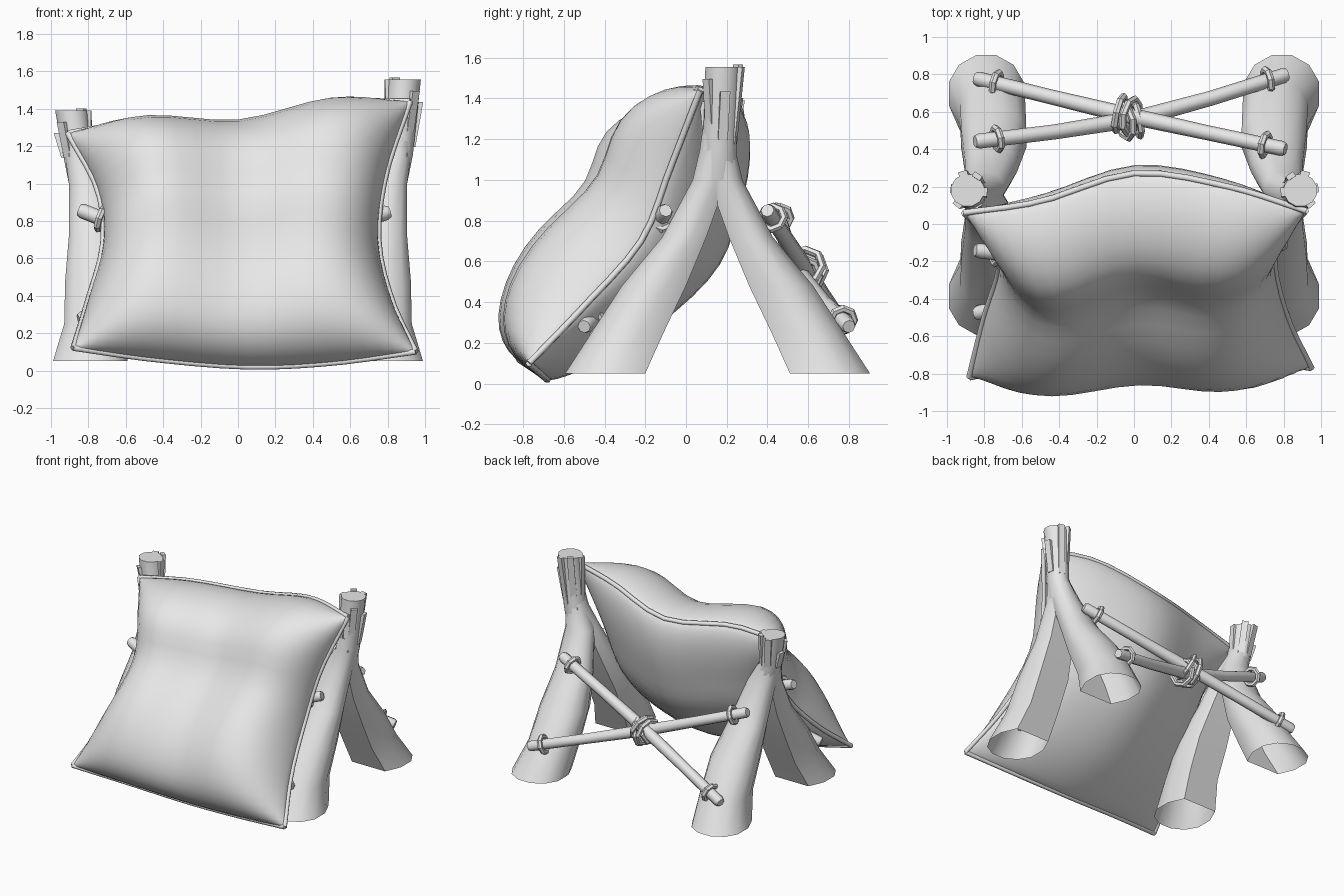
import bpy, bmesh, math
from mathutils import Vector as V

if "Cube" in bpy.data.objects:
    bpy.data.objects.remove(bpy.data.objects["Cube"])

grey = bpy.data.materials.new("light_grey")
grey.diffuse_color = (0.8, 0.8, 0.8, 1)
grey.use_nodes = True
grey.node_tree.nodes["Principled BSDF"].inputs["Base Color"].default_value = grey.diffuse_color


def finish(bm, name, angle=40):
    bmesh.ops.remove_doubles(bm, verts=bm.verts, dist=0.0005)
    bmesh.ops.recalc_face_normals(bm, faces=bm.faces)
    me = bpy.data.meshes.new(name)
    bm.to_mesh(me)
    bm.free()
    me.materials.append(grey)
    ob = bpy.data.objects.new(name, me)
    bpy.context.collection.objects.link(ob)
    bpy.ops.object.select_all(action='DESELECT')
    ob.select_set(True)
    bpy.context.view_layer.objects.active = ob
    bpy.ops.object.shade_smooth_by_angle(angle=math.radians(angle))
    return ob


def loft(bm, rings, closed=False, caps=(True, True)):
    rows = [[bm.verts.new(p) for p in r] for r in rings]
    n = len(rows[0])
    pairs = list(zip(rows, rows[1:])) + ([(rows[-1], rows[0])] if closed else [])
    for a, b in pairs:
        for i in range(n):
            j = (i + 1) % n
            bm.faces.new((a[i], a[j], b[j], b[i]))
    if not closed:
        for cap, row in zip(caps, (rows[0], rows[-1])):
            if cap:
                bm.faces.new(row)


def tube(bm, pts, radii, sides=8, closed=False, up=V((0, 0, 1))):
    rings, n = [], len(pts)
    for i, p in enumerate(pts):
        nxt = pts[(i + 1) % n] if closed or i < n - 1 else p
        prv = pts[i - 1] if closed or i > 0 else p
        t = (nxt - prv).normalized()
        a = t.cross(up).normalized()
        b = t.cross(a)
        r = radii[i] if isinstance(radii, list) else radii
        rings.append([p + r * (a * math.cos(k * math.tau / sides) + b * math.sin(k * math.tau / sides))
                      for k in range(sides)])
    loft(bm, rings, closed)


def spline(pts, t):
    # Catmull-Rom through evenly spaced points
    s = min(max(t, 0), 1) * (len(pts) - 1)
    i = min(int(s), len(pts) - 2)
    f = s - i
    p1, p2 = pts[i], pts[i + 1]
    p0 = pts[i - 1] if i > 0 else 2 * p1 - p2
    p3 = pts[i + 2] if i + 2 < len(pts) else 2 * p2 - p1
    return 0.5 * (2 * p1 + (p2 - p0) * f + (2 * p0 - 5 * p1 + 4 * p2 - p3) * f * f
                  + (3 * p1 - p0 - 3 * p2 + p3) * f ** 3)


# Cushion: patch between four seam curves, puffed to the front and back
BL, BR = V((-.88, -.82, .12)), V((.95, -.77, .10))
TL, TR = V((-.91, .06, 1.27)), V((.92, .07, 1.44))
left = [BL, V((-.80, -.50, .38)), V((-.72, -.24, .68)), V((-.75, -.10, .97)), TL]
right = [BR, V((.82, -.50, .38)), V((.75, -.22, .70)), V((.79, -.08, 1.05)), TR]
bottom = [BL, V((-.45, -.73, .06)), V((.05, -.68, .02)), V((.50, -.70, .04)), BR]
top = [TL, V((-.50, .12, 1.33)), V((0, .27, 1.31)), V((.50, .20, 1.43)), TR]


def patch(u, v):
    return (spline(left, v) * (1 - u) + spline(right, v) * u
            + spline(bottom, u) * (1 - v) + spline(top, u) * v
            - BL * (1 - u) * (1 - v) - BR * u * (1 - v) - TL * (1 - u) * v - TR * u * v)


def bell(t, mid, width):
    return math.exp(-((t - mid) / width) ** 2)


def puff(u, v):
    f = max(0, 1 - abs(2 * u - 1) ** 3) ** .6
    g = max(0, 1 - abs(2 * v - 1) ** 2.5) ** .6
    return f * g


def front_puff(u, v):
    k = .60 * (1 - .10 * bell(u, .5, .2)) * (1 - .20 * bell(v, .64, .16))
    return V((0, -.95, .26 + .2 * v)) * k * puff(u, v)


def back_puff(u, v):
    return V((0, .83, -.55)) * (.13 + .10 * min(1, v / .6)) * puff(u, v)


N = 24
steps = [.5 - .5 * math.cos(math.pi * i / N) for i in range(N + 1)]
bm = bmesh.new()
for offset in (front_puff, back_puff):
    grid = []
    for v in steps:
        row = []
        for u in steps:
            p = patch(u, v) + offset(u, v)
            p.z = max(p.z, .005)
            row.append(bm.verts.new(p))
        grid.append(row)
    for a, b in zip(grid, grid[1:]):
        for i in range(N):
            bm.faces.new((a[i], a[i + 1], b[i + 1], b[i]))
finish(bm, "cushion", 60)

# Piping along the cushion seam
bm = bmesh.new()
for side in (left, right, bottom, top):
    tube(bm, [spline(side, i / 14) for i in range(15)], .017, 6, up=V((.1, 1, -.6)))
finish(bm, "cushion_piping", 70)

# Trestles: two splayed legs joined into a post, x mirrored
# each ring: z, x centre, y centre, half width x, half width y
LEG = [(.05, .79, .71, .20, .20), (.25, .755, .60, .175, .18), (.48, .75, .47, .175, .16),
       (.72, .765, .32, .14, .11), (1.0, .80, .195, .105, .085), (1.15, .85, .165, .075, .08),
       (1.25, .86, .17, .06, .06)]


def ring(z, x, y, hx, hy, flat=0, n=12):
    # flat = +1 or -1 flattens the side facing the other leg
    pts = []
    for k in range(n):
        c, s = math.cos((k + .5) * math.tau / n), math.sin((k + .5) * math.tau / n)
        if flat * s < 0:
            s = math.copysign(min(1, abs(s) * 1.5), s)
        pts.append(V((x + hx * c * 1.03, y + hy * s, z)))
    return pts


for sx, height, name in ((-1, 1.39, "left"), (1, 1.555, "right")):
    for back in (True, False):
        bm = bmesh.new()
        loft(bm, [ring(z, sx * x, y if back else .31 - y, hx, hy, 1 if back else -1)
                  for z, x, y, hx, hy in LEG], caps=(False, True))
        finish(bm, name + ("_back_leg" if back else "_front_leg"))
    bm = bmesh.new()
    loft(bm, [ring(.90, sx * .79, .155, .09, .10), ring(1.0, sx * .81, .155, .095, .11),
              ring(1.15, sx * .86, .165, .075, .085), ring(height, sx * .89, .18, .088, .088)])
    finish(bm, name + "_post")

    # Bark strips flaring out around the post top
    bm = bmesh.new()
    for deg, lo, hi in ((10, .36, .12), (75, .38, .0), (125, .32, -.012),
                        (185, .30, .0), (250, .36, .17), (310, .28, .06)):
        a = math.radians(deg if sx > 0 else 180 - deg)
        out, tan = V((math.cos(a), math.sin(a), 0)), V((-math.sin(a), math.cos(a), 0))
        lo = min(lo, height - 1.14)
        rings = []
        for z, r, t in ((height - lo, .072, .008), (height - hi, .090, .016)):
            w = (z - 1.12) / (height - 1.12)
            c = V((sx * (.86 + .03 * w), .165 + .015 * w, z)) + out * r
            rings.append([c + tan * s * .024 + out * d for s, d in ((-1, -.012), (1, -.012), (1, t), (-1, t))])
        loft(bm, rings)
    finish(bm, name + "_bark_strips", 30)


# Crossed sticks lashed to the legs
def hoop(bm, centre, axis, major, minor=.019):
    axis = axis.normalized()
    a = axis.cross(V((0, 0, 1))).normalized()
    b = axis.cross(a)
    tube(bm, [centre + major * (a * math.cos(k * math.tau / 8) + b * math.sin(k * math.tau / 8))
              for k in range(8)], minor, 6, True, axis)


STICKS = [[V((-.85, .78, .27)), V((-.03, .58, .57)), V((.81, .40, .85))],
          [V((-.85, .44, .86)), V((0, .56, .53)), V((.82, .80, .28))]]
for place in ("back", "front"):
    lash = bmesh.new()
    for n, pts in enumerate(STICKS):
        if place == "front":
            pts = [V((p.x, .30 - p.y, p.z)) for p in pts]
        bm = bmesh.new()
        ts = (0, .012, .25, .5, .75, .988, 1)
        tube(bm, [spline(pts, t) for t in ts], [.032, .040, .04, .045, .04, .040, .032])
        finish(bm, "%s_stick_%d" % (place, n + 1), 50)
        axis = pts[2] - pts[0]
        for t in (.07, .935):
            hoop(lash, spline(pts, t), axis, .06)
        for d in (-.03, .03):
            hoop(lash, spline(pts, .49 + d * .6), axis + V((0, 0, d * 8)), .095)
    finish(lash, place + "_lashings", 30)
